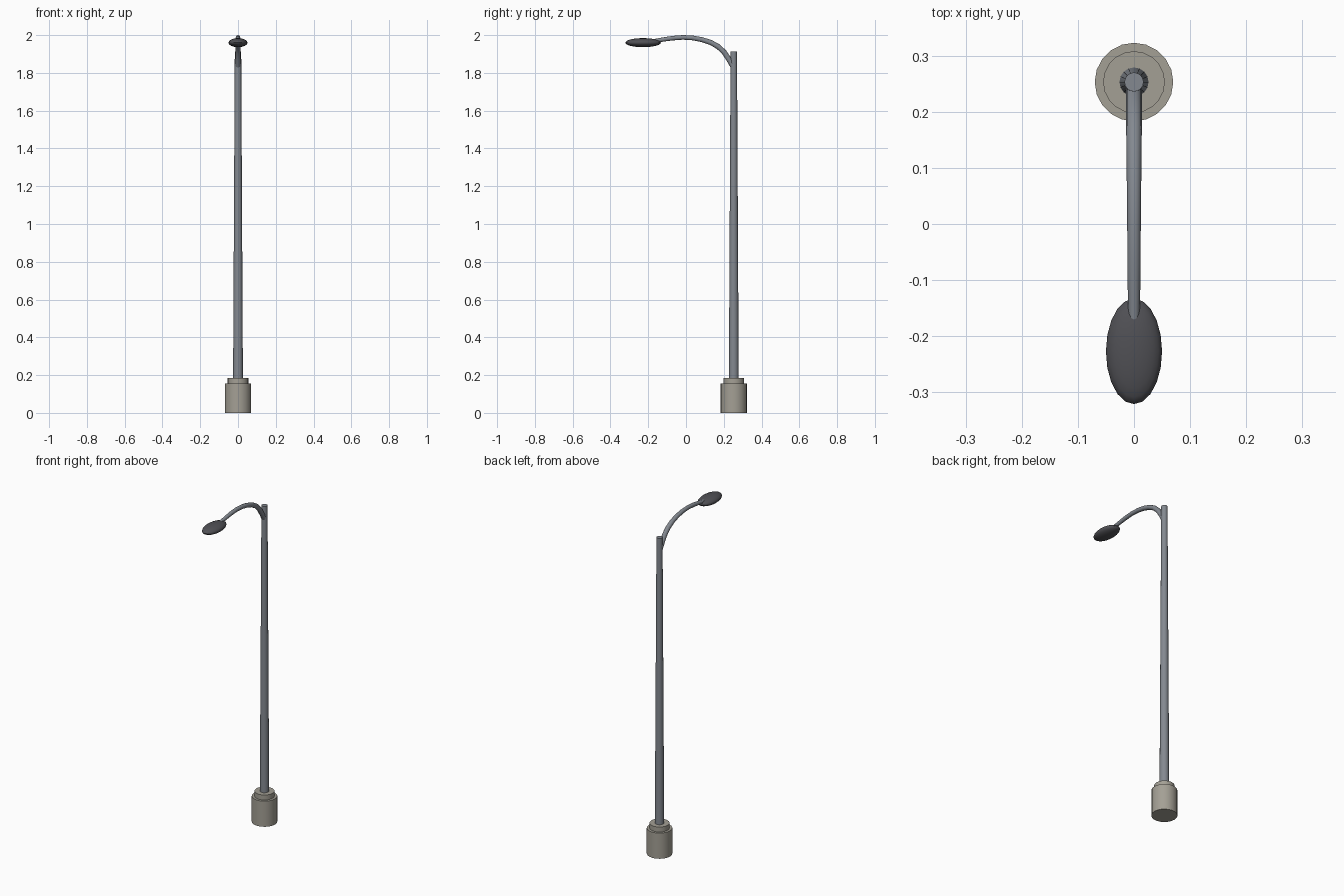
import bpy
import bmesh
from math import cos, sin, pi

if "Cube" in bpy.data.objects:
    bpy.data.objects.remove(bpy.data.objects["Cube"])

POLE_Y = 0.253


def material(name, rgb):
    m = bpy.data.materials.new(name)
    m.diffuse_color = (*rgb, 1)
    m.use_nodes = True
    m.node_tree.nodes["Principled BSDF"].inputs["Base Color"].default_value = m.diffuse_color
    return m


STEEL = material("steel", (0.23, 0.25, 0.28))
CONCRETE = material("concrete", (0.37, 0.35, 0.30))
DARK = material("dark_housing", (0.08, 0.08, 0.09))


def finish(name, bm, mat):
    bmesh.ops.recalc_face_normals(bm, faces=bm.faces)
    me = bpy.data.meshes.new(name)
    bm.to_mesh(me)
    bm.free()
    me.materials.append(mat)
    ob = bpy.data.objects.new(name, me)
    bpy.context.collection.objects.link(ob)
    bpy.ops.object.select_all(action='DESELECT')
    bpy.context.view_layer.objects.active = ob
    ob.select_set(True)
    bpy.ops.object.shade_smooth_by_angle(angle=0.7)
    return ob


def skin(bm, rings):
    """Bridge a list of vertex rings and cap both ends."""
    n = len(rings[0])
    for a, b in zip(rings, rings[1:]):
        for i in range(n):
            j = (i + 1) % n
            bm.faces.new((a[i], a[j], b[j], b[i]))
    bm.faces.new(rings[0])
    bm.faces.new(rings[-1])


def lathe(name, profile, sides, mat):
    bm = bmesh.new()
    skin(bm, [[bm.verts.new((r * cos(2 * pi * i / sides),
                             POLE_Y + r * sin(2 * pi * i / sides), z))
               for i in range(sides)] for r, z in profile])
    return finish(name, bm, mat)


# Stepped concrete footing and tapered pole
lathe("footing", [(0.07, 0), (0.07, 0.155)], 20, CONCRETE)
lathe("footing_collar", [(0.055, 0.15), (0.055, 0.185)], 20, CONCRETE)
lathe("pole", [(0.026, 0.18), (0.017, 1.912)], 16, STEEL)

# Curved arm: (y, z, radius) stations swept in the x = 0 plane
path = [(0.250, 1.832, 0.014), (0.226, 1.873, 0.014), (0.203, 1.908, 0.014),
        (0.172, 1.938, 0.014), (0.133, 1.960, 0.0135), (0.085, 1.976, 0.013),
        (0.035, 1.985, 0.0125), (-0.015, 1.988, 0.012), (-0.07, 1.984, 0.012),
        (-0.125, 1.976, 0.011), (-0.180, 1.967, 0.010)]
bm = bmesh.new()
rings = []
for k, (y, z, r) in enumerate(path):
    y0, z0, _ = path[max(k - 1, 0)]
    y1, z1, _ = path[min(k + 1, len(path) - 1)]
    length = ((y1 - y0) ** 2 + (z1 - z0) ** 2) ** 0.5
    ny, nz = -(z1 - z0) / length, (y1 - y0) / length
    ring = []
    for i in range(12):
        a = 2 * pi * i / 12
        ring.append(bm.verts.new((r * cos(a), y + r * sin(a) * ny, z + r * sin(a) * nz)))
    rings.append(ring)
skin(bm, rings)
finish("arm", bm, STEEL)

# Flattened ellipsoid lamp head
bm = bmesh.new()
bmesh.ops.create_uvsphere(bm, u_segments=20, v_segments=12, radius=1)
bmesh.ops.scale(bm, vec=(0.05, 0.094, 0.024), verts=bm.verts)
bmesh.ops.translate(bm, vec=(0, -0.227, 1.96), verts=bm.verts)
finish("lamp_head", bm, DARK)
